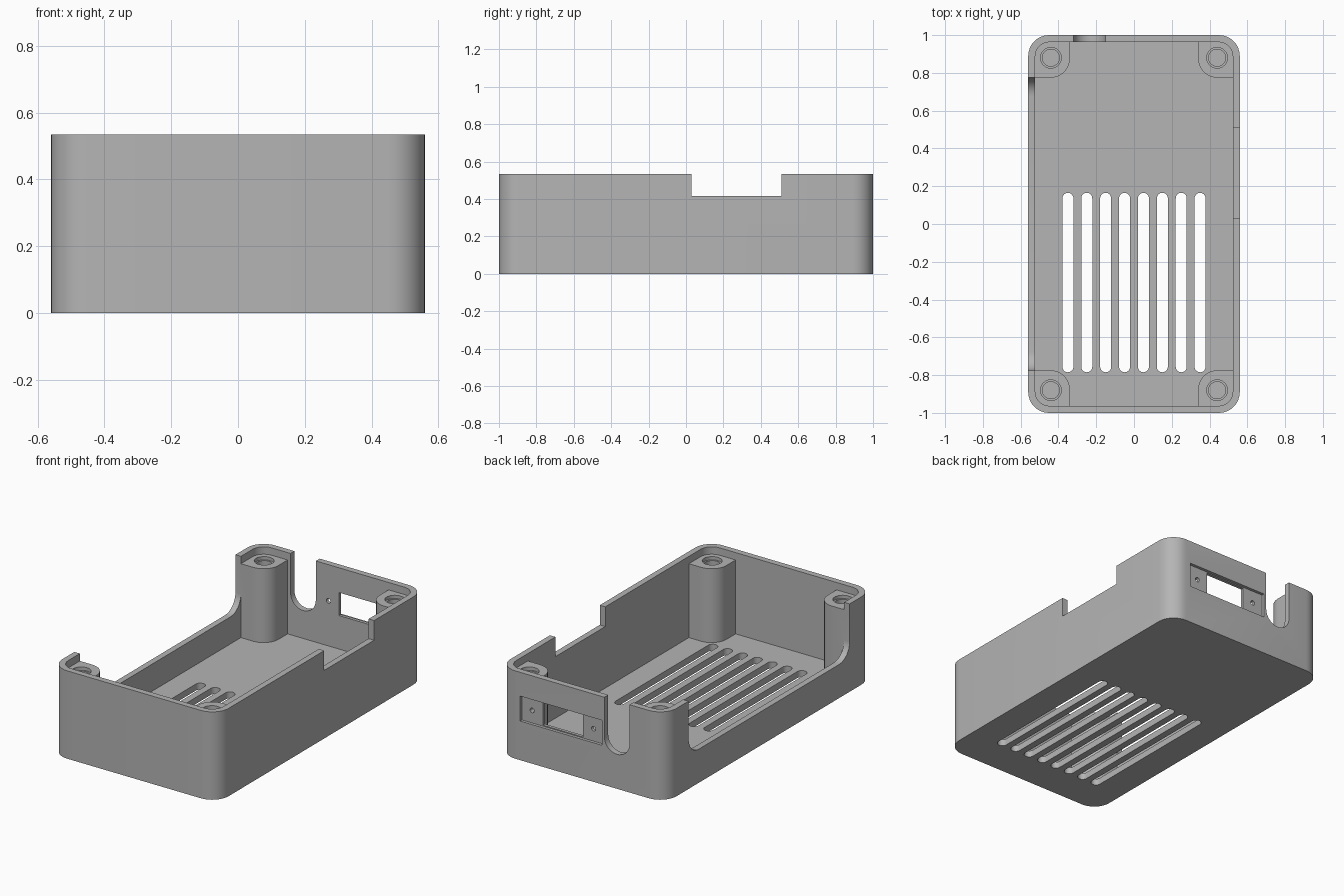
import bpy, bmesh, math
from mathutils import Vector

cube = bpy.data.objects.get("Cube")
if cube:
    bpy.data.objects.remove(cube, do_unlink=True)

HX, HY, HZ = 0.56, 1.0, 0.535       # outer half sizes and height
WALL, FLOOR = 0.037, 0.04
IX, IY = HX - WALL, HY - WALL       # inner half sizes
PX, PY, POST_TOP = 0.34, 0.775, 0.49  # inner sides and top of the corner posts
ABOVE = 0.7                         # height that clears the rim

plastic = bpy.data.materials.new("grey plastic")
plastic.use_nodes = True
grey = (0.46, 0.46, 0.46, 1)
plastic.diffuse_color = grey
plastic.node_tree.nodes["Principled BSDF"].inputs["Base Color"].default_value = grey


def fillet(corners, steps=8):
    """Round the right-angled corners given as (u, v, radius)."""
    out = []
    n = len(corners)
    for i, (u, v, r) in enumerate(corners):
        p = Vector((u, v))
        if r == 0:
            out.append(p)
            continue
        a = (Vector(corners[i - 1][:2]) - p).normalized()
        b = (Vector(corners[(i + 1) % n][:2]) - p).normalized()
        c = p + r * (a + b)
        for k in range(steps + 1):
            t = math.pi / 2 * k / steps
            q = c - r * (b * math.cos(t) + a * math.sin(t))
            if not out or (q - out[-1]).length > 1e-5:
                out.append(q)
    if (out[0] - out[-1]).length < 1e-5:
        out.pop()
    return out


def rect(u0, u1, v0, v1, r=0.0, r_top=None):
    top = r if r_top is None else r_top
    return fillet([(u0, v0, r), (u1, v0, r), (u1, v1, top), (u0, v1, top)])


def disc(u, v, r):
    return rect(u - r, u + r, v - r, v + r, r)


def prism(name, profile, axis, lo, hi):
    """Extrude a flat profile along one axis."""
    place = {"x": lambda p: (lo, p.x, p.y),
             "y": lambda p: (p.x, lo, p.y),
             "z": lambda p: (p.x, p.y, lo)}[axis]
    shift = Vector([hi - lo if axis == a else 0 for a in "xyz"])
    bm = bmesh.new()
    face = bm.faces.new([bm.verts.new(place(p)) for p in profile])
    ext = bmesh.ops.extrude_face_region(bm, geom=[face], use_keep_orig=True)
    moved = [g for g in ext["geom"] if isinstance(g, bmesh.types.BMVert)]
    bmesh.ops.translate(bm, vec=shift, verts=moved)
    bmesh.ops.recalc_face_normals(bm, faces=bm.faces)
    mesh = bpy.data.meshes.new(name)
    bm.to_mesh(mesh)
    bm.free()
    mesh.materials.append(plastic)
    ob = bpy.data.objects.new(name, mesh)
    bpy.context.collection.objects.link(ob)
    return ob


# Solid block with rounded upright corners
case = prism("open_case", rect(-HX, HX, -HY, HY, 0.11), "z", 0, HZ)
bpy.context.view_layer.objects.active = case


def cut(profile, axis, lo, hi):
    tool = prism("cutter", profile, axis, lo, hi)
    tool.hide_render = True
    mod = case.modifiers.new("cut", "BOOLEAN")
    mod.operation, mod.solver, mod.object = "DIFFERENCE", "EXACT", tool
    bpy.ops.object.modifier_apply(modifier=mod.name)
    bpy.data.objects.remove(tool, do_unlink=True)


# Rim recess above the posts, then the cross-shaped cavity that leaves the posts
cut(rect(-IX, IX, -IY, IY, 0.075), "z", POST_TOP, ABOVE)
cross = []
for sx, sy in ((1, 1), (-1, 1), (-1, -1), (1, -1)):
    corner = [(sx * IX, sy * PY, 0), (sx * PX, sy * PY, 0.1), (sx * PX, sy * IY, 0)]
    cross += corner if sx * sy > 0 else corner[::-1]
cut(fillet(cross), "z", FLOOR, ABOVE)

# Stepped screw holes in the posts
for x in (-0.44, 0.44):
    for y in (-0.88, 0.88):
        cut(disc(x, y, 0.055), "z", POST_TOP - 0.02, ABOVE)
        cut(disc(x, y, 0.045), "z", 0.15, ABOVE)

# Vent slots through the floor
for i in range(8):
    x = -0.35 + 0.1 * i
    cut(rect(x - 0.029, x + 0.029, -0.785, 0.165, 0.029), "z", -0.1, 0.1)

# Long lowered opening in the right wall, and the notch in the left wall
cut(rect(-PY, PY, 0.205, ABOVE, 0.1, 0), "x", -0.7, -0.48)
cut(rect(0.03, 0.51, 0.415, ABOVE), "x", 0.48, 0.7)

# Cable slot in the back wall
cut(rect(-0.32, -0.15, 0.21, ABOVE, 0.0849, 0), "y", 0.93, 1.1)

# Socket in the back wall: shallow recess, opening and two screw holes
MID = 0.142
cut(rect(MID - 0.276, MID + 0.276, 0.238, 0.39), "y", 0.982, 1.1)
cut(rect(MID - 0.135, MID + 0.135, 0.244, 0.384), "y", 0.9, 1.1)
for side in (-1, 1):
    cut(disc(MID + side * 0.207, 0.314, 0.014), "y", 0.9, 1.1)

bpy.ops.object.select_all(action="DESELECT")
case.select_set(True)
bpy.ops.object.shade_smooth_by_angle(angle=math.radians(30))
